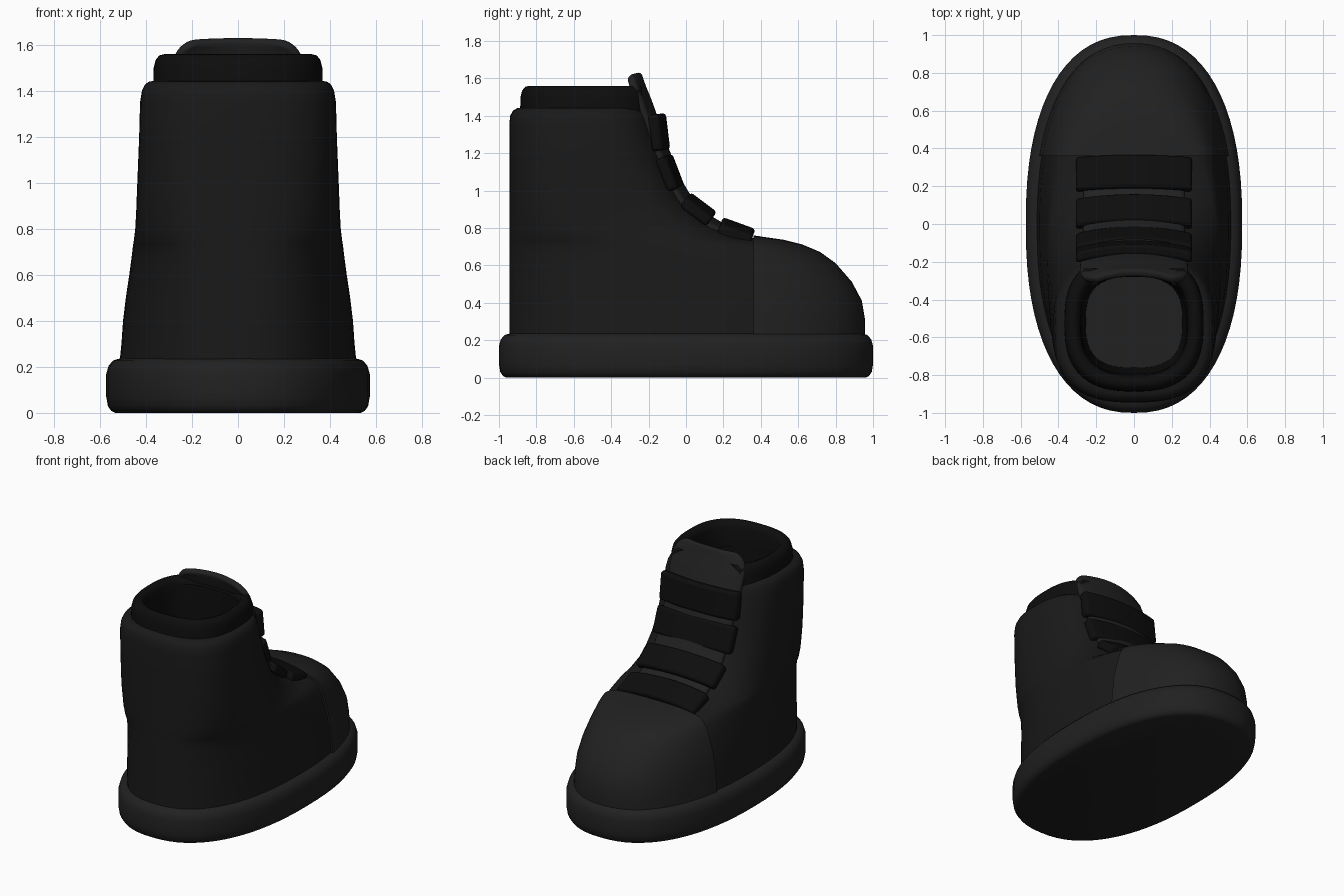
import bpy, bmesh, math
from mathutils import Vector

if "Cube" in bpy.data.objects:
    bpy.data.objects.remove(bpy.data.objects["Cube"])

SEG = 72


def material(name, v):
    m = bpy.data.materials.new(name)
    m.diffuse_color = (v, v, v, 1)
    m.use_nodes = True
    m.node_tree.nodes["Principled BSDF"].inputs["Base Color"].default_value = m.diffuse_color
    return m


LEATHER = material("leather", 0.010)
DARK = material("dark_trim", 0.004)
RUBBER = material("rubber", 0.015)


def ring(z, back, front, hw, n_front, n_back):
    """Horizontal rounded section between two y limits."""
    pts = []
    for i in range(SEG):
        t = 2 * math.pi * i / SEG
        c, s = math.cos(t), math.sin(t)
        e = 2 / (n_front if s > 0 else n_back)
        x = math.copysign(abs(c) ** e, c) * hw
        y = math.copysign(abs(s) ** e, s) * (front - back) / 2 + (front + back) / 2
        pts.append((x, y, z))
    return pts


def finish(name, bm, mat, angle=50):
    bmesh.ops.recalc_face_normals(bm, faces=bm.faces)
    me = bpy.data.meshes.new(name)
    bm.to_mesh(me)
    bm.free()
    ob = bpy.data.objects.new(name, me)
    bpy.context.collection.objects.link(ob)
    me.materials.append(mat)
    bpy.ops.object.select_all(action='DESELECT')
    ob.select_set(True)
    bpy.context.view_layer.objects.active = ob
    bpy.ops.object.shade_smooth_by_angle(angle=math.radians(angle))
    return ob


def loft(rows, bottom=False, top=False, closed=False):
    bm = bmesh.new()
    rings = [[bm.verts.new(p) for p in ring(*r)] for r in rows]
    pairs = list(zip(rings, rings[1:])) + ([(rings[-1], rings[0])] if closed else [])
    for a, b in pairs:
        for i in range(SEG):
            j = (i + 1) % SEG
            bm.faces.new((a[i], a[j], b[j], b[i]))
    if bottom:
        bm.faces.new(rings[0])
    if top:
        bm.faces.new(rings[-1])
    return bm


def cut_y(bm, y, keep_front):
    """Slice at a y plane, drop one side and close the cut."""
    res = bmesh.ops.bisect_plane(bm, geom=bm.verts[:] + bm.edges[:] + bm.faces[:],
                                 plane_co=(0, y, 0), plane_no=(0, 1, 0),
                                 clear_inner=keep_front, clear_outer=not keep_front)
    edges = [g for g in res['geom_cut'] if isinstance(g, bmesh.types.BMEdge)]
    bmesh.ops.triangle_fill(bm, edges=edges, use_beauty=True)


# sole
sole = [(0, .04), (.008, .022), (.03, .007), (.07, 0), (.17, 0), (.205, .01), (.228, .03), (.237, .06)]
finish("sole", loft([(z, -1 + d, 1 - d, .573 - d, 2.35, 2.35) for z, d in sole], True, True), RUBBER)

# upper: height, front limit, half width, front squareness
upper = [(.22, .945, .515, 2.3), (.3, .945, .507, 2.3), (.4, .928, .5, 2.3), (.5, .875, .488, 2.3),
         (.6, .788, .473, 2.3), (.66, .705, .465, 2.35), (.7, .61, .46, 2.4), (.725, .51, .457, 2.5),
         (.738, .42, .455, 2.6), (.75, .34, .453, 2.7), (.8, .18, .447, 2.8), (.87, .08, .443, 2.8),
         (.95, 0, .44, 2.8), (1.05, -.06, .436, 2.8), (1.2, -.12, .43, 2.8), (1.35, -.165, .426, 2.8)]
rows = [(z, -.945, f, w, n, 2.3 + .4 * min(1, z / 1.2)) for z, f, w, n in upper]
rows += [(1.4, -.94, -.18, .418, 2.8, 2.7), (1.428, -.925, -.195, .405, 2.8, 2.7),
         (1.442, -.9, -.215, .385, 2.8, 2.7), (1.444, -.85, -.25, .33, 2.8, 2.7)]
finish("upper", loft(rows, bottom=True), LEATHER)

# toe cap: slightly larger copy of the upper's front
cap = [(z + .012, b, f + .012, w + .01, n, m) for z, b, f, w, n, m in rows[:11]]
bm = loft(cap, True, True)
cut_y(bm, .36, True)
finish("toe_cap", bm, RUBBER)

# padded collar, open at the tongue
section = [(1.38, 0), (1.5, .003), (1.535, .012), (1.555, .028), (1.56, .05), (1.55, .072),
           (1.52, .085), (1.38, .09)]
bm = loft([(z, -.888 + d, -.165 - d, .37 - d, 2.7, 2.6) for z, d in section], closed=True)
cut_y(bm, -.235, False)
finish("collar", bm, DARK)

# inner lining and insole
lining = [(1.52, -.82, -.275, .30), (1.3, -.79, -.28, .275), (.32, -.76, -.28, .255)]
finish("lining", loft([r + (2.8, 2.8) for r in lining]), DARK)
finish("insole", loft([(.30, -.77, -.27, .265, 2.8, 2.8), (.33, -.77, -.27, .265, 2.8, 2.8)], True, True), RUBBER)

# tongue: swept along the instep, with a rounded free end
path = [(.35, .735, .27), (.17, .81, .27), (.07, .885, .27), (0, .965, .27), (-.07, 1.1, .27),
        (-.12, 1.24, .275), (-.17, 1.38, .285), (-.205, 1.48, .29), (-.235, 1.55, .285),
        (-.252, 1.6, .26), (-.262, 1.63, .2)]
bm = bmesh.new()
grid = []
for y, z, w in path:
    us = [i / 6 - 1 for i in range(13)]
    grid.append([bm.verts.new((u * w, y - .045 * u * u, z - .015 * u * u)) for u in us])
for a, b in zip(grid, grid[1:]):
    for i in range(12):
        bm.faces.new((a[i], a[i + 1], b[i + 1], b[i]))
tongue = finish("tongue", bm, RUBBER, 80)
sol = tongue.modifiers.new("thickness", 'SOLIDIFY')
sol.thickness, sol.offset = .045, 0
sub = tongue.modifiers.new("round", 'SUBSURF')
sub.levels = sub.render_levels = 2

# straps: centre y, centre z, tilt, length along the instep
straps = [(.27, .787, -20, .185), (.07, .905, -37, .175), (-.08, 1.097, -69, .185), (-.138, 1.313, -83, .195)]
for k, (y, z, tilt, length) in enumerate(straps):
    a = math.radians(tilt)
    along = Vector((0, math.cos(a), math.sin(a)))
    normal = Vector((0, -math.sin(a), math.cos(a)))
    bm = bmesh.new()
    loops = []
    for i in range(15):
        u = i / 7 - 1
        mid = Vector((u * .308, y, z)) + normal * (.012 - .04 * u * u)
        loops.append([bm.verts.new(mid + along * (p * length / 2) + normal * (q * .03))
                      for p, q in ((-1, -1), (1, -1), (1, 1), (-1, 1))])
    for p, q in zip(loops, loops[1:]):
        for i in range(4):
            bm.faces.new((p[i], p[(i + 1) % 4], q[(i + 1) % 4], q[i]))
    bm.faces.new(loops[0])
    bm.faces.new(loops[-1])
    strap = finish(f"strap_{k + 1}", bm, DARK, 40)
    bev = strap.modifiers.new("soft_edges", 'BEVEL')
    bev.width, bev.segments, bev.limit_method = .018, 3, 'ANGLE'
    bev.angle_limit = math.radians(40)
